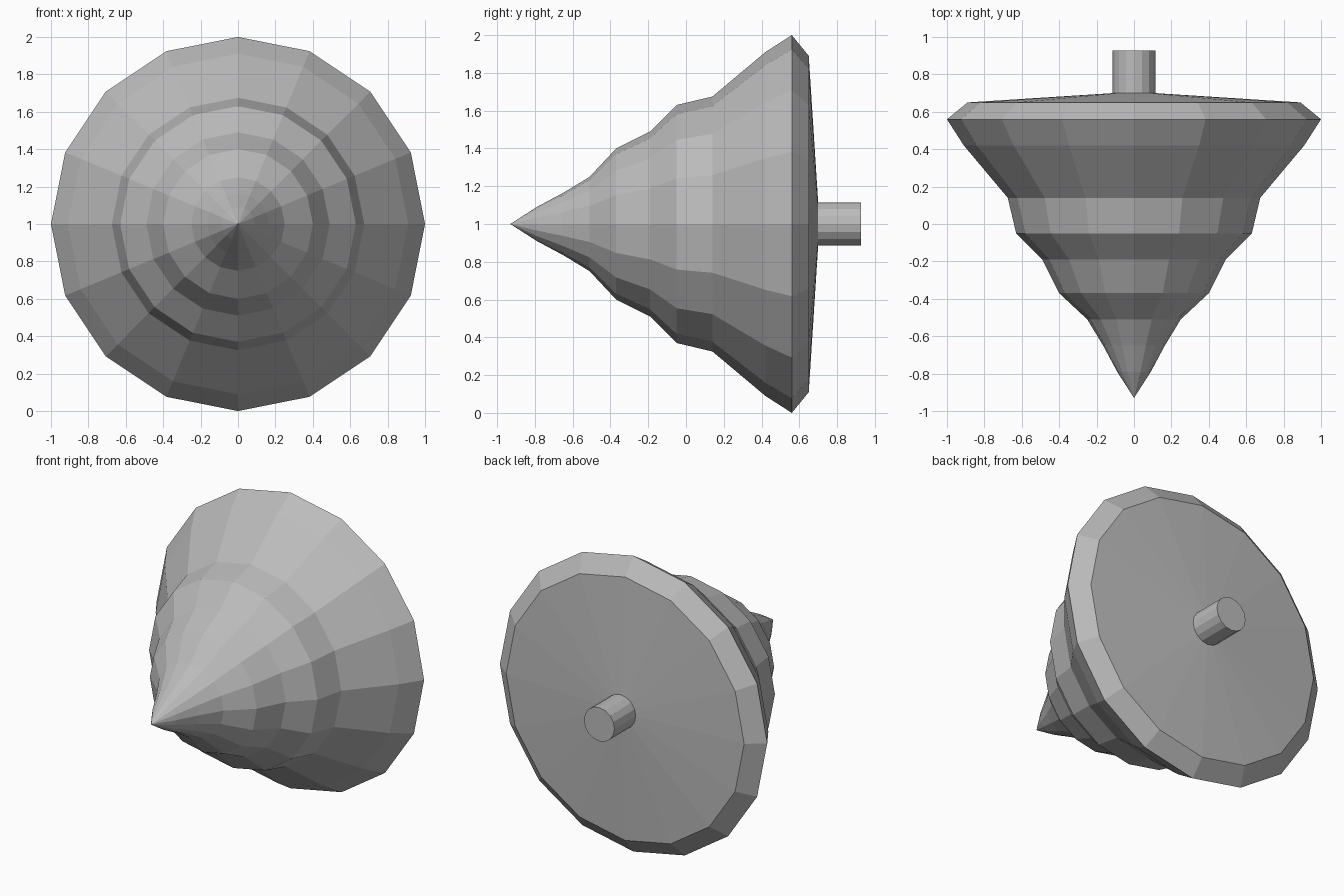
import bpy
import bmesh
from math import cos, sin, tau

if "Cube" in bpy.data.objects:
    bpy.data.objects.remove(bpy.data.objects["Cube"])

SIDES = 16
AXIS_Z = 1.0

grey = bpy.data.materials.new("plain_grey")
grey.use_nodes = True
colour = (0.5, 0.5, 0.5, 1)
grey.diffuse_color = colour
grey.node_tree.nodes["Principled BSDF"].inputs["Base Color"].default_value = colour


def lathe(name, profile):
    """Spin (y, radius) points around the y axis; zero radius makes a pole."""
    bm = bmesh.new()
    rings = []
    for y, r in profile:
        count = SIDES if r > 0 else 1
        rings.append([bm.verts.new((r * sin(tau * i / SIDES), y,
                                    AXIS_Z + r * cos(tau * i / SIDES)))
                      for i in range(count)])
    for a, b in zip(rings, rings[1:]):
        for i in range(SIDES):
            corners = [a[i % len(a)], a[(i + 1) % len(a)],
                       b[(i + 1) % len(b)], b[i % len(b)]]
            bm.faces.new(list(dict.fromkeys(corners)))
    bmesh.ops.recalc_face_normals(bm, faces=bm.faces)
    mesh = bpy.data.meshes.new(name)
    bm.to_mesh(mesh)
    bm.free()
    mesh.materials.append(grey)
    obj = bpy.data.objects.new(name, mesh)
    bpy.context.collection.objects.link(obj)
    return obj


# Stepped body: pointed tip, two collars, wide rim and shallow back
lathe("top_body", [(-0.93, 0), (-0.79, 0.09), (-0.65, 0.165), (-0.51, 0.25),
                   (-0.37, 0.4), (-0.19, 0.49), (-0.05, 0.63), (0.14, 0.675),
                   (0.42, 0.91), (0.56, 1.0), (0.65, 0.89), (0.7, 0.11),
                   (0.7, 0)])

# Short handle on the back
lathe("handle_stem", [(0.69, 0), (0.69, 0.114), (0.927, 0.114), (0.927, 0)])
